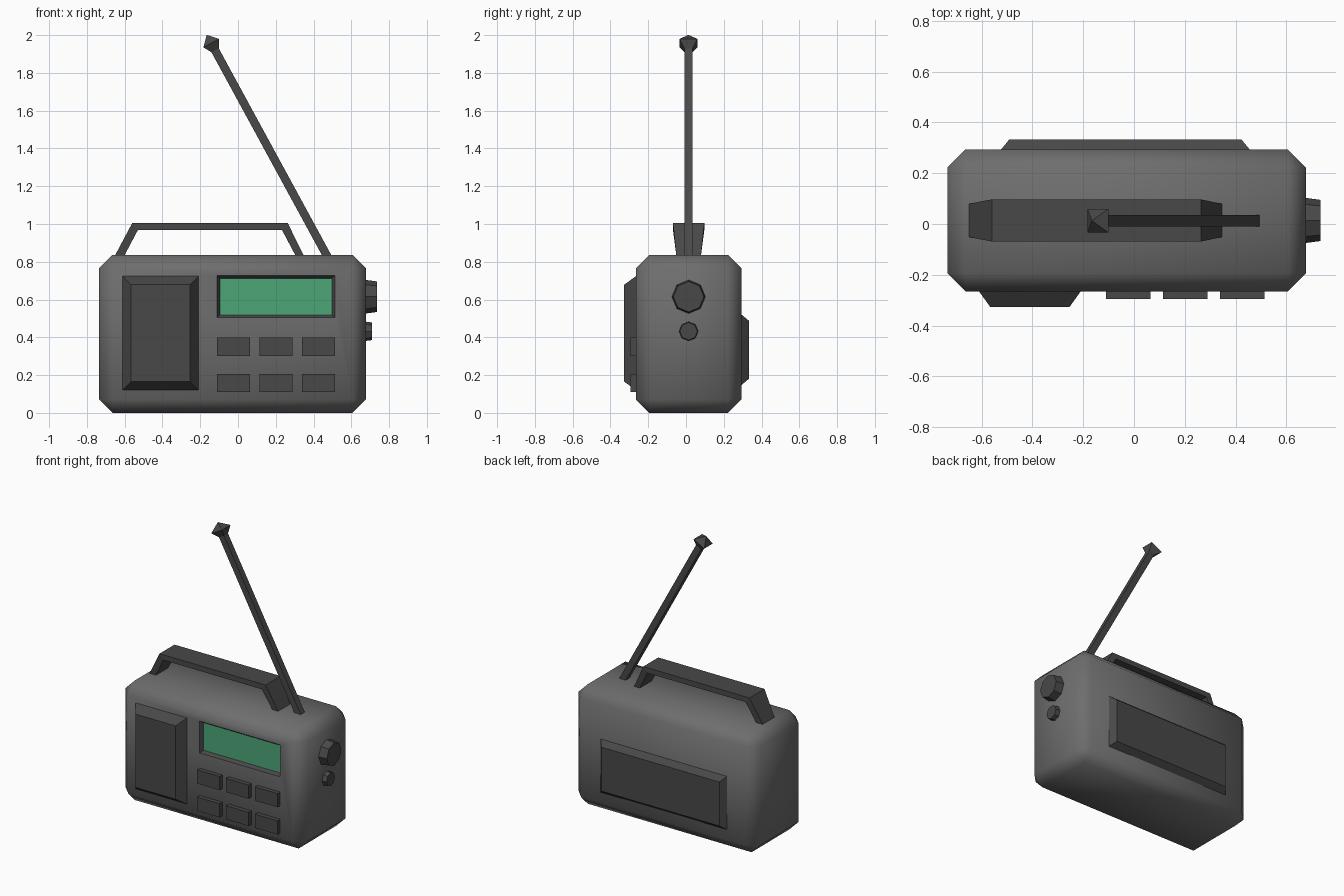
import bpy, bmesh, math
from mathutils import Vector

if "Cube" in bpy.data.objects:
    bpy.data.objects.remove(bpy.data.objects["Cube"])


def material(name, col):
    m = bpy.data.materials.new(name)
    m.diffuse_color = (*col, 1)
    m.use_nodes = True
    m.node_tree.nodes["Principled BSDF"].inputs["Base Color"].default_value = m.diffuse_color
    return m


GREY = material("body_grey", (0.155, 0.155, 0.155))
DARK = material("dark_grey", (0.065, 0.065, 0.065))
GREEN = material("screen_green", (0.075, 0.38, 0.185))


def finish(name, bm, *mats):
    me = bpy.data.meshes.new(name)
    bm.to_mesh(me)
    bm.free()
    for m in mats:
        me.materials.append(m)
    ob = bpy.data.objects.new(name, me)
    bpy.context.collection.objects.link(ob)
    return ob


def loft(name, rings, mat=DARK):
    """Closed skin through equal-sized rings of points, capped at both ends."""
    bm = bmesh.new()
    loops = [[bm.verts.new(p) for p in r] for r in rings]
    n = len(loops[0])
    for a, b in zip(loops, loops[1:]):
        for i in range(n):
            j = (i + 1) % n
            bm.faces.new((a[i], a[j], b[j], b[i]))
    bm.faces.new(loops[0])
    bm.faces.new(loops[-1])
    bmesh.ops.remove_doubles(bm, verts=bm.verts, dist=1e-5)
    bmesh.ops.recalc_face_normals(bm, faces=bm.faces)
    return finish(name, bm, mat)


def panel(name, x0, x1, z0, z1, y_in, y_out, taper=0.0):
    """Raised plate on the front or back, its outer face shrunk by taper."""
    def rect(y, t):
        return [(x0 + t, y, z0 + t), (x1 - t, y, z0 + t), (x1 - t, y, z1 - t), (x0 + t, y, z1 - t)]
    return loft(name, [rect(y_in, 0), rect(y_out, taper)])


# Body: chamfered box with smooth shading
X0, X1, Y0, Y1, H = -0.735, 0.677, -0.265, 0.293, 0.837
bm = bmesh.new()
bmesh.ops.create_cube(bm, size=1)
for v in bm.verts:
    v.co = ((X0 + X1) / 2 + v.co.x * (X1 - X0), (Y0 + Y1) / 2 + v.co.y * (Y1 - Y0), H / 2 + v.co.z * H)
bmesh.ops.bevel(bm, geom=bm.edges[:], offset=0.071, segments=1, affect='EDGES')
for f in bm.faces:
    f.smooth = True
# Screen window: inset the front face, fit it to the window, then sink it
front = min(bm.faces, key=lambda f: f.calc_center_median().y)
bmesh.ops.inset_region(bm, faces=[front], thickness=0.02)
mid = front.calc_center_median()
for v in front.verts:
    v.co.x = -0.111 if v.co.x < mid.x else 0.513
    v.co.z = 0.504 if v.co.z < mid.z else 0.727
rim = list(front.edges)
walls = bmesh.ops.inset_region(bm, faces=[front], thickness=0.021, depth=-0.022)["faces"]
for f in walls:
    f.material_index = 1
    f.smooth = False
front.material_index = 2
front.smooth = False
for e in rim + list(front.edges):
    e.smooth = False
finish("radio_body", bm, GREY, DARK, GREEN)

# Speaker, battery cover and the buttons
panel("speaker", -0.614, -0.206, 0.117, 0.727, Y0 + 0.005, -0.327, 0.048)
panel("battery_cover", -0.528, 0.46, 0.143, 0.525, Y1 - 0.005, 0.333, 0.037)
for row, z in enumerate((0.111, 0.302)):
    for col in range(3):
        x = -0.111 + col * 0.2245
        panel(f"button_{row}_{col}", x, x + 0.175, z, z + 0.096, Y0 + 0.005, -0.295)


# Side knobs: eight-sided, slightly tapered
def knob(name, z, r, x_out):
    def ring(x, k):
        return [(x, 0.014 + k * math.cos(i * math.pi / 4), z + k * math.sin(i * math.pi / 4)) for i in range(8)]
    loft(name, [ring(X1 - 0.01, r), ring(x_out, r * 0.9)])


knob("tuning_knob", 0.615, 0.09, 0.735)
knob("volume_knob", 0.432, 0.052, 0.709)

# Handle: four cross-sections, (outer x, outer z, inner x, inner z, half width)
sections = [(-0.652, 0.832, -0.602, 0.832, 0.065), (-0.56, 1.005, -0.53, 0.968, 0.083),
            (0.263, 1.005, 0.233, 0.968, 0.083), (0.349, 0.832, 0.305, 0.832, 0.065)]
loft("handle", [[(xo, 0.014 - w, zo), (xo, 0.014 + w, zo), (xi, 0.014 + w, zi), (xi, 0.014 - w, zi)]
                for xo, zo, xi, zi, w in sections])

# Antenna: square rod with a pointed tip
apex = Vector((-0.165, 0.013, 2.0))
d = Vector((-0.478, 0, 0.878)).normalized()
side, across = Vector((d.z, 0, -d.x)), Vector((0, 1, 0))


def square(dist, h):
    c = apex - d * dist
    return [c + side * (a * h) + across * (b * h) for a, b in ((-1, -1), (1, -1), (1, 1), (-1, 1))]


loft("antenna_rod", [square(1.35, 0.022), square(0.08, 0.022)])
loft("antenna_tip", [square(0.095, 0.02), square(0.048, 0.047), square(0.0, 0.001)])
